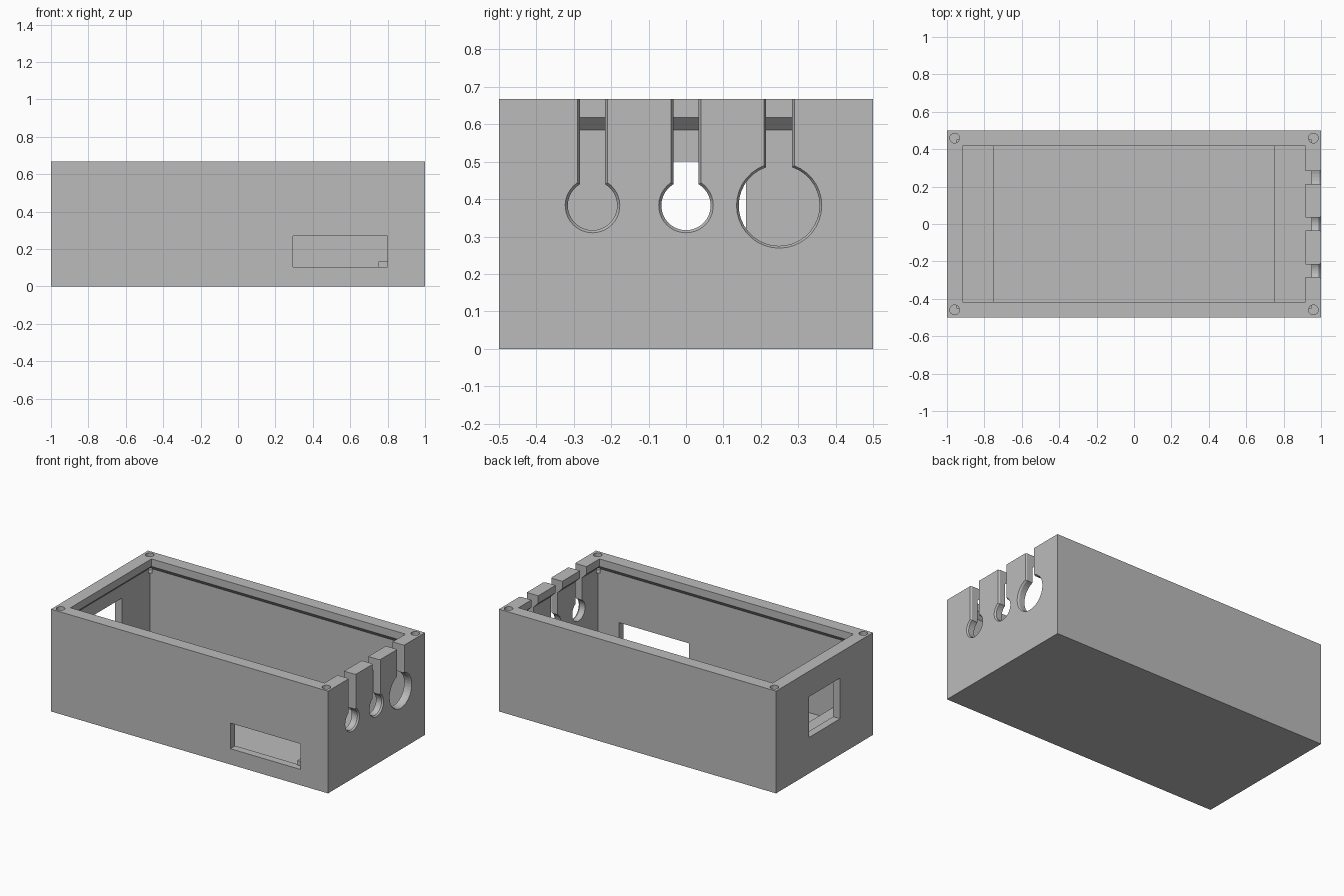
import bpy
import bmesh
import math

old = bpy.data.objects.get("Cube")
if old:
    bpy.data.objects.remove(old, do_unlink=True)

HX, HY, HEIGHT = 1.0, 0.5, 0.667   # outer half sizes and height
WALL, RIM = 0.05, 0.083            # wall below and rim thickness at the top
FLOOR, STEP = 0.05, 0.133          # floor level and end step level

grey = bpy.data.materials.new("plain_grey")
grey.use_nodes = True
COLOUR = (0.5, 0.5, 0.5, 1)
grey.diffuse_color = COLOUR
grey.node_tree.nodes["Principled BSDF"].inputs["Base Color"].default_value = COLOUR


def loft(name, sections):
    """Solid through matching closed outlines, capped at both ends."""
    bm = bmesh.new()
    rings = [[bm.verts.new(p) for p in s] for s in sections]
    for a, b in zip(rings, rings[1:]):
        for i in range(len(a)):
            j = (i + 1) % len(a)
            bm.faces.new((a[i], a[j], b[j], b[i]))
    bm.faces.new(rings[0])
    bm.faces.new(rings[-1])
    bmesh.ops.recalc_face_normals(bm, faces=bm.faces[:])
    mesh = bpy.data.meshes.new(name)
    bm.to_mesh(mesh)
    bm.free()
    mesh.materials.append(grey)
    obj = bpy.data.objects.new(name, mesh)
    bpy.context.collection.objects.link(obj)
    return obj


def rect(x0, x1, y0, y1, z):
    return [(x0, y0, z), (x1, y0, z), (x1, y1, z), (x0, y1, z)]


def box(name, x0, x1, y0, y1, z0, z1):
    return loft(name, [rect(x0, x1, y0, y1, z) for z in (z0, z1)])


def inset(d, z):
    return rect(d - HX, HX - d, d - HY, HY - d, z)


def keyhole(x, y, z, radius, half_slot):
    """Round hole with a slot running up through the rim."""
    start = math.asin(half_slot / radius)
    pts = [(x, y + half_slot, 0.8)]
    n = 32
    for i in range(n + 1):
        a = start + (2 * math.pi - 2 * start) * i / n
        pts.append((x, y + radius * math.sin(a), z + radius * math.cos(a)))
    pts.append((x, y - half_slot, 0.8))
    return pts


def circle(cx, cy, r, z, n=24):
    return [(cx + r * math.cos(2 * math.pi * i / n),
             cy + r * math.sin(2 * math.pi * i / n), z) for i in range(n)]


body = box("case_body", -HX, HX, -HY, HY, 0, HEIGHT)
cutters = []

# Cavity with a sloped underside below the thicker rim
cutters.append(loft("cavity_cutter", [
    inset(WALL, FLOOR), inset(WALL, 0.585), inset(RIM, 0.618), inset(RIM, 0.8)]))

# Rectangular openings in the front and end walls
cutters.append(box("front_window_cutter", 0.295, 0.8, -0.6, -0.42, 0.103, 0.27))
cutters.append(box("end_window_cutter", -1.1, -0.92, -0.16, 0.16, 0.235, 0.5))

# Cable keyholes with a small outer chamfer
for y, radius, slot, edge in ((-0.25, 0.066, 0.034, 0.007),
                              (0, 0.066, 0.034, 0.007),
                              (0.249, 0.108, 0.035, 0.006)):
    profile = ((0.85, 0), (0.99, 0), (1.0, edge), (1.02, edge))
    cutters.append(loft("keyhole_cutter", [
        keyhole(x, y, 0.383, radius + e, slot + e * 0.9) for x, e in profile]))

# Screw holes in the four corners
for sx in (-1, 1):
    for sy in (-1, 1):
        cutters.append(loft("screw_hole_cutter", [
            circle(sx * 0.959, sy * 0.459, 0.026, z) for z in (0.555, 0.8)]))

# Cut everything out of the body
for cutter in cutters:
    mod = body.modifiers.new(cutter.name, "BOOLEAN")
    mod.operation = "DIFFERENCE"
    mod.solver = "EXACT"
    mod.object = cutter
bpy.context.view_layer.objects.active = body
body.select_set(True)
for mod in list(body.modifiers):
    bpy.ops.object.modifier_apply(modifier=mod.name)
for cutter in cutters:
    bpy.data.objects.remove(cutter, do_unlink=True)

# Raised steps at both ends of the floor
for name, x0, x1 in (("left_end_step", 0.75, 0.96), ("right_end_step", -0.96, -0.75)):
    box(name, x0, x1, -0.46, 0.46, 0.04, STEP)
